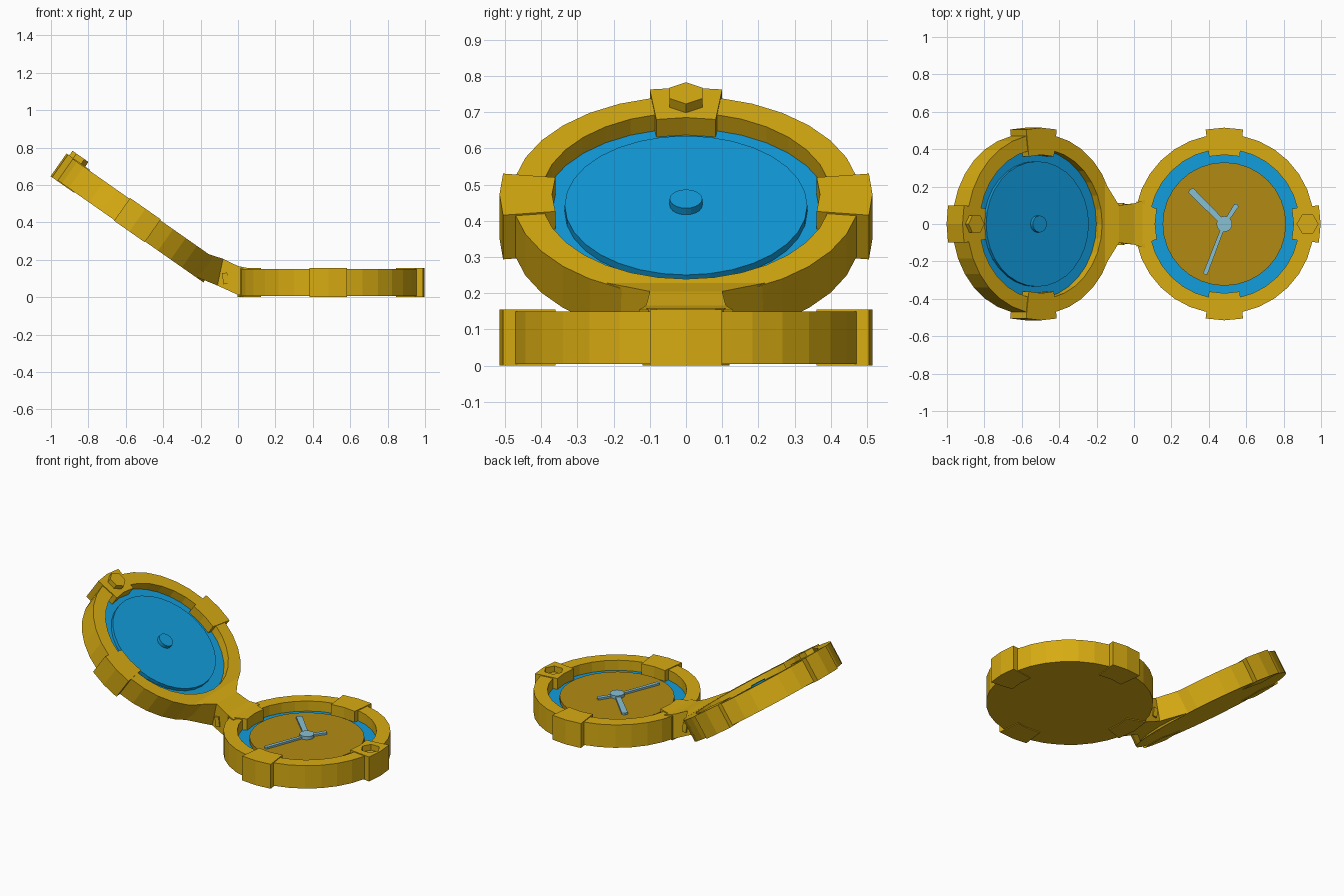
import bpy, bmesh, math
from mathutils import Matrix, Vector

if "Cube" in bpy.data.objects:
    bpy.data.objects.remove(bpy.data.objects["Cube"])


def material(name, rgb):
    m = bpy.data.materials.new(name)
    m.diffuse_color = (*rgb, 1)
    m.use_nodes = True
    m.node_tree.nodes["Principled BSDF"].inputs["Base Color"].default_value = m.diffuse_color
    return m


GOLD = material("gold", (0.68, 0.41, 0.006))
DARK_GOLD = material("dark gold", (0.45, 0.26, 0.006))
BLUE = material("blue", (0.006, 0.34, 0.72))
PALE = material("pale blue", (0.25, 0.53, 0.65))

# Frames of the two shells: local +x points away from the hinge
T = math.radians(35)
BASE = Matrix.Translation((0.483, 0, 0))
LID = Matrix(((-math.cos(T), 0, math.sin(T), -0.578),
              (0, -1, 0, 0),
              (math.sin(T), 0, math.cos(T), 0.354),
              (0, 0, 0, 1)))


def make(name, bm, mat, frame):
    bmesh.ops.recalc_face_normals(bm, faces=bm.faces)
    me = bpy.data.meshes.new(name)
    bm.to_mesh(me)
    bm.free()
    ob = bpy.data.objects.new(name, me)
    ob.matrix_world = frame
    me.materials.append(mat)
    bpy.context.collection.objects.link(ob)
    return ob


def prism(name, outline, z0, z1, mat, frame):
    bm = bmesh.new()
    lo = [bm.verts.new((x, y, z0)) for x, y in outline]
    hi = [bm.verts.new((x, y, z1)) for x, y in outline]
    n = len(outline)
    bm.faces.new(lo)
    bm.faces.new(hi)
    for i in range(n):
        j = (i + 1) % n
        bm.faces.new((lo[i], lo[j], hi[j], hi[i]))
    return make(name, bm, mat, frame)


def circle(r, n=32, cx=0):
    return [(cx + r * math.cos(2 * math.pi * i / n), r * math.sin(2 * math.pi * i / n))
            for i in range(n)]


def loft(name, rings, mat, frame):
    # closed skin through equal-length rings of points
    bm = bmesh.new()
    vs = [[bm.verts.new(p) for p in ring] for ring in rings]
    n = len(rings[0])
    for a, b in zip(vs, vs[1:]):
        for i in range(n):
            j = (i + 1) % n
            bm.faces.new((a[i], a[j], b[j], b[i]))
    bm.faces.new(vs[0])
    bm.faces.new(vs[-1])
    return make(name, bm, mat, frame)


def shell(prefix, frame):
    # round case: solid bottom and raised rim
    steps = [(0.48, 0.005), (0.48, 0.15), (0.40, 0.15), (0.40, 0.075)]
    if prefix == "lid":
        steps = [(0.48, 0.0), (0.48, 0.14), (0.40, 0.14), (0.40, 0.07)]
    loft(prefix + "_case", [[(x, y, z) for x, y in circle(r)] for r, z in steps], GOLD, frame)
    prism(prefix + "_floor", circle(0.402), 0.06, 0.086, BLUE, frame)


def clip(name, angle, frame, z0, z1, outer=0.515, w_out=0.1, w_in=0.082):
    # block gripping the rim, curved inside and outside
    def arc(r, w):
        a = math.asin(w / r)
        return [(r * math.cos(t * a), r * math.sin(t * a)) for t in (-1, 0, 1)]
    outline = arc(outer, w_out) + arc(0.37, w_in)[::-1]
    return prism(name, outline, z0, z1, GOLD, frame @ Matrix.Rotation(angle, 4, 'Z'))


shell("base", BASE)
shell("lid", LID)

# Rim clips
Q = math.pi / 2
for k, side in ((-1, "right"), (1, "left")):
    clip("base_clip_" + side, k * Q, BASE, 0.0, 0.155)
    clip("lid_clip_" + side, k * Q, LID, -0.004, 0.145)
front = clip("base_latch_clip", 0, BASE, 0.0, 0.155)
clip("lid_latch_clip", 0, LID, -0.004, 0.145)
clip("base_hinge_clip", 2 * Q, BASE, 0.0, 0.157, 0.485, 0.12)

# Hexagonal latch: stud on the lid, socket in the base
prism("lid_latch_stud", circle(0.052, 6, 0.445), 0.13, 0.175, GOLD, LID)
cutter = prism("socket_cutter", circle(0.056, 6, 0.445), 0.118, 0.2, GOLD, BASE)
cutter.hide_render = True
cutter.hide_viewport = True
for ob in (front, bpy.data.objects["base_case"]):
    mod = ob.modifiers.new("socket", 'BOOLEAN')
    mod.object = cutter
    mod.operation = 'DIFFERENCE'
    mod.solver = 'EXACT'

# Hinge neck, flaring onto the lid rim: bottom x z, top x z, half width
sections = [(0.06, 0.008, 0.06, 0.154, 0.13), (0.0, 0.012, 0.0, 0.166, 0.11),
            (-0.11, 0.062, -0.08, 0.205, 0.10), (-0.234, 0.113, -0.154, 0.2285, 0.22)]
loft("hinge_neck", [[(bx, -w, bz), (bx, w, bz), (tx, w, tz), (tx, -w, tz)]
                    for bx, bz, tx, tz, w in sections], GOLD, Matrix())
pin = Matrix.Translation((-0.068, 0, 0.1)) @ Matrix.Rotation(math.radians(-8), 4, 'Y')
prism("hinge_pin", [(-0.014, -0.113), (0.014, -0.113), (0.014, 0.113), (-0.014, 0.113)],
      -0.03, 0.03, GOLD, pin)

# Raised discs inside the shells
prism("base_dial", circle(0.33), 0.08, 0.11, DARK_GOLD, BASE)
prism("lid_mirror", circle(0.335), 0.08, 0.108, BLUE, LID)
prism("lid_mirror_button", circle(0.045, 20), 0.1, 0.13, BLUE, LID)

# Dial hub and hands
prism("dial_hub", circle(0.042, 20), 0.105, 0.13, PALE, BASE)
for name, deg, length, w0, w1 in (("wide_hand", 135, 0.255, 0.015, 0.018),
                                  ("long_hand", 249, 0.285, 0.009, 0.012),
                                  ("short_hand", 57, 0.12, 0.009, 0.014)):
    prism(name, [(0, -w0), (length, -w1), (length + 0.006, 0), (length, w1), (0, w0)],
          0.105, 0.122, PALE, BASE @ Matrix.Rotation(math.radians(deg), 4, 'Z'))
